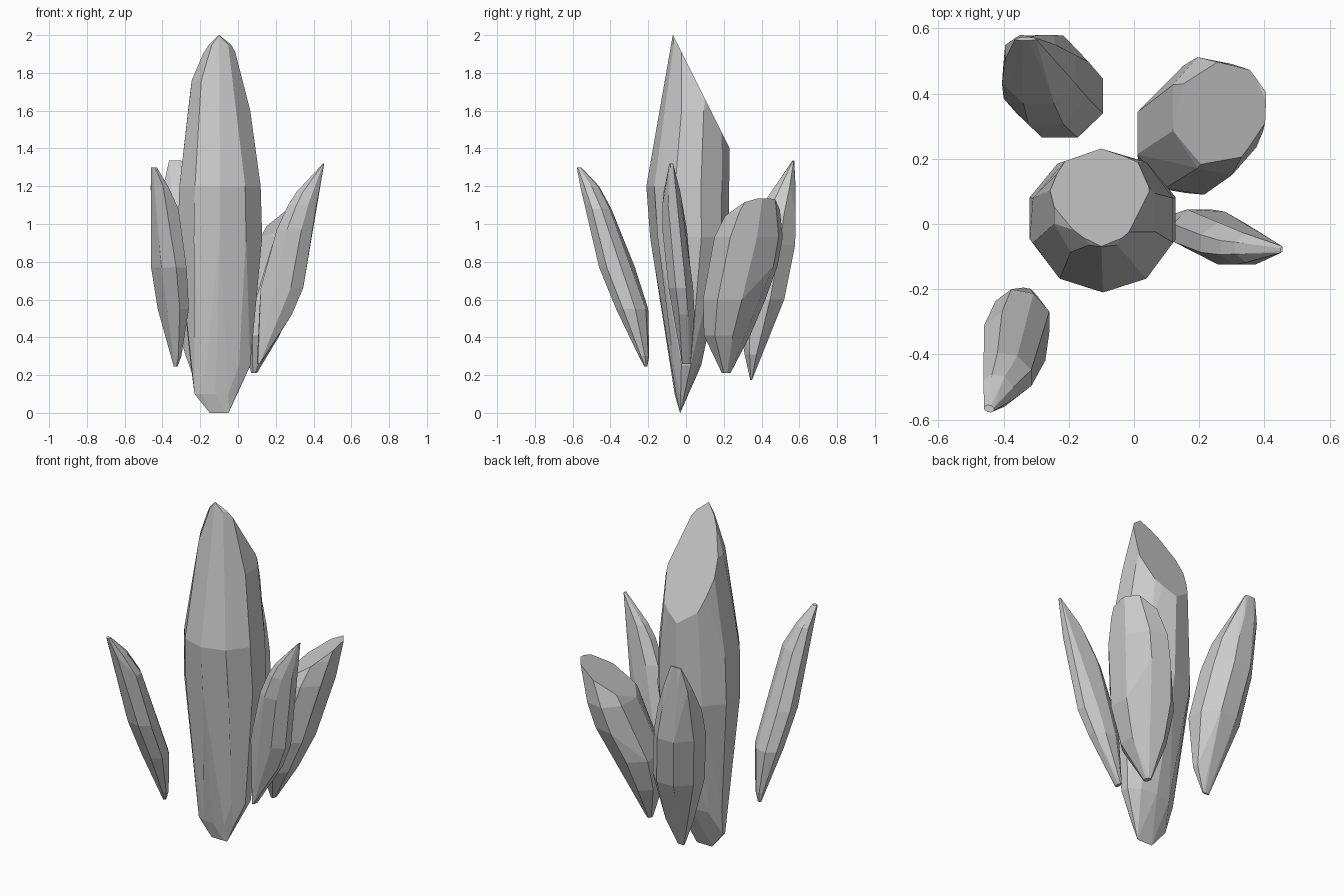
import bpy, bmesh
from math import cos, sin, pi, radians
from mathutils import Vector


def crystal(name, sections, skew=0.0, sides=8, cut=None):
    """Faceted crystal: hull of polygonal sections (z, x min, x max, y min, y max)."""
    # Polygon scaled to fill each section's bounds; skew leans it diagonally
    ring = [(cos(t), sin(t + skew)) for t in ((i + 0.5) * 2 * pi / sides for i in range(sides))]
    mx = max(p[0] for p in ring)
    my = max(p[1] for p in ring)
    bm = bmesh.new()
    for z, x0, x1, y0, y1 in sections:
        for u, v in ring:
            bm.verts.new(((x0 + x1) / 2 + (x1 - x0) / 2 * u / mx,
                          (y0 + y1) / 2 + (y1 - y0) / 2 * v / my, z))
    bmesh.ops.remove_doubles(bm, verts=bm.verts[:], dist=0.004)
    bmesh.ops.convex_hull(bm, input=bm.verts[:])
    bmesh.ops.delete(bm, geom=[v for v in bm.verts if not v.link_faces], context='VERTS')
    # Slanted tip facet
    if cut:
        bmesh.ops.bisect_plane(bm, geom=bm.verts[:] + bm.edges[:] + bm.faces[:],
                               plane_co=Vector(cut[0]), plane_no=Vector(cut[1]), clear_outer=True)
        bmesh.ops.holes_fill(bm, edges=[e for e in bm.edges if e.is_boundary], sides=0)
    # Merge nearly flat neighbours into broad facets
    bmesh.ops.dissolve_limit(bm, angle_limit=radians(6), verts=bm.verts[:], edges=bm.edges[:])
    bmesh.ops.recalc_face_normals(bm, faces=bm.faces[:])
    mesh = bpy.data.meshes.new(name)
    bm.to_mesh(mesh)
    bm.free()
    obj = bpy.data.objects.new(name, mesh)
    bpy.context.collection.objects.link(obj)
    return obj


# Tall centre crystal with a slanted tip facing the back
crystal("main_crystal", [
    (0.00, -0.15, -0.05, -0.032, -0.028),
    (0.10, -0.23, -0.01, -0.06, 0.01),
    (0.25, -0.25, 0.065, -0.08, 0.08),
    (0.93, -0.32, 0.128, -0.19, 0.225),
    (1.20, -0.31, 0.12, -0.21, 0.232),
    (1.60, -0.265, 0.065, -0.155, 0.225),
    (1.76, -0.245, 0.02, -0.12, 0.23),
    (1.95, -0.165, -0.025, -0.08, 0.08),
    (2.00, -0.105, -0.095, -0.07, 0.03),
], sides=10, cut=((-0.1, -0.068, 2.0), (0, 0.894, 0.447)))

# Front left crystal, leaning forward
crystal("front_left_crystal", [
    (0.245, -0.34, -0.32, -0.22, -0.205),
    (0.30, -0.355, -0.30, -0.25, -0.195),
    (0.55, -0.425, -0.26, -0.37, -0.20),
    (0.77, -0.46, -0.272, -0.46, -0.27),
    (1.08, -0.462, -0.315, -0.525, -0.395),
    (1.20, -0.462, -0.37, -0.56, -0.46),
    (1.30, -0.46, -0.43, -0.578, -0.555),
], skew=-0.2)

# Right crystal, thin blade leaning sideways
crystal("right_crystal", [
    (0.26, 0.10, 0.12, -0.02, 0.025),
    (0.52, 0.112, 0.285, -0.07, 0.045),
    (0.66, 0.12, 0.345, -0.092, 0.038),
    (0.97, 0.205, 0.39, -0.125, 0.005),
    (1.10, 0.265, 0.415, -0.125, -0.02),
    (1.17, 0.31, 0.425, -0.118, -0.03),
    (1.32, 0.45, 0.456, -0.088, -0.068),
])

# Back left crystal, leaning backward
crystal("back_left_crystal", [
    (0.175, -0.23, -0.19, 0.34, 0.35),
    (0.31, -0.28, -0.13, 0.31, 0.40),
    (0.60, -0.36, -0.095, 0.265, 0.52),
    (0.89, -0.40, -0.14, 0.305, 0.578),
    (1.05, -0.405, -0.18, 0.37, 0.58),
    (1.20, -0.395, -0.24, 0.475, 0.58),
    (1.335, -0.365, -0.30, 0.563, 0.573),
])

# Back right crystal, broad, leaning outward, with a slanted tip facing inward
crystal("back_right_crystal", [
    (0.21, 0.07, 0.10, 0.19, 0.235),
    (0.41, 0.015, 0.22, 0.095, 0.34),
    (0.60, 0.01, 0.30, 0.09, 0.42),
    (0.78, 0.07, 0.345, 0.12, 0.485),
    (0.93, 0.12, 0.375, 0.15, 0.512),
    (1.06, 0.19, 0.395, 0.215, 0.50),
    (1.135, 0.24, 0.405, 0.27, 0.485),
], skew=-0.15, cut=((0.4, 0.37, 1.13), (-0.635, -0.272, 1)))
